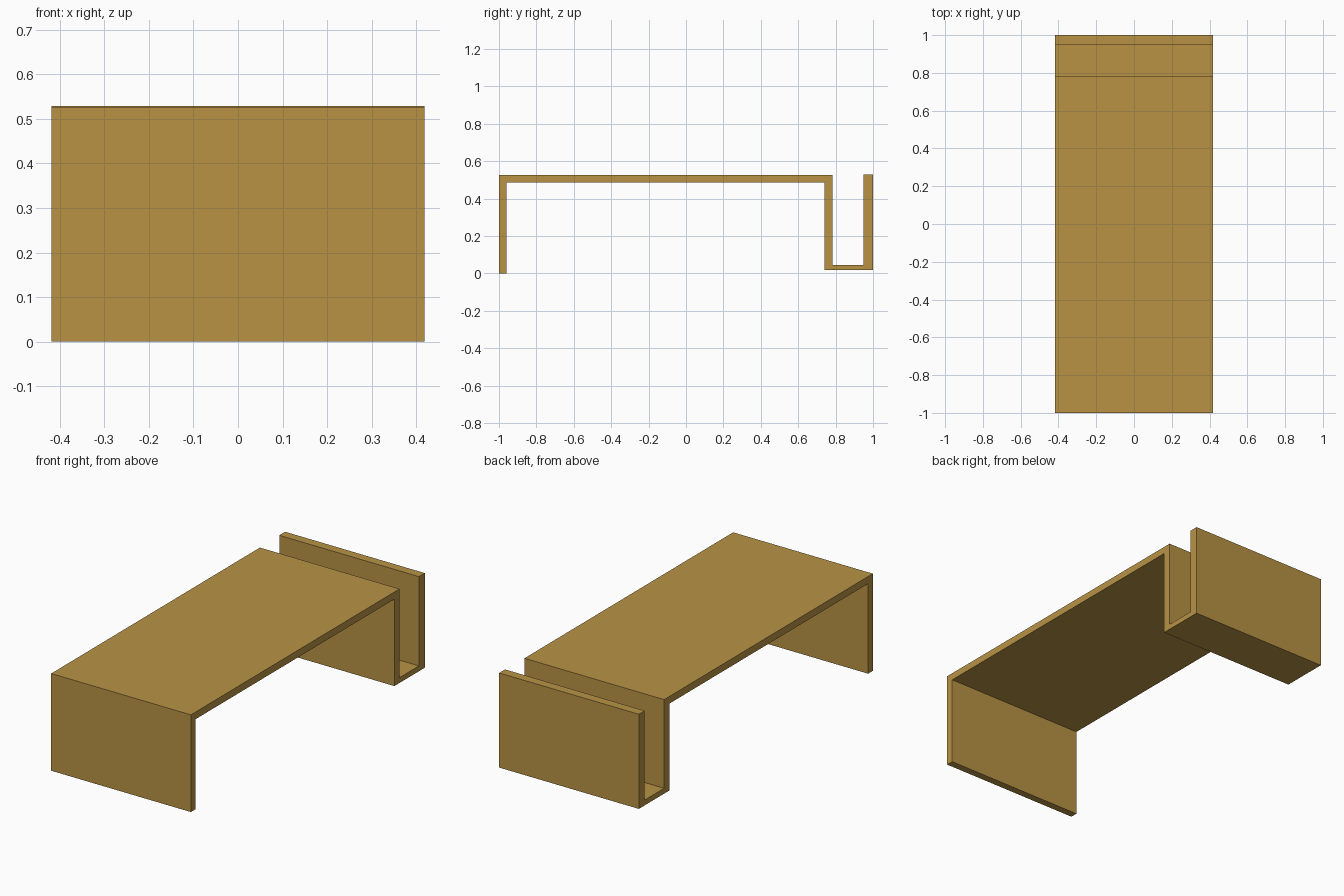
import bpy, bmesh

if "Cube" in bpy.data.objects:
    bpy.data.objects.remove(bpy.data.objects["Cube"])

HALF_WIDTH = 0.418

# Folded sheet cross-section (y, z): front leg, top, back leg, rack floor, rack lip
profile = [
    (-1.0, 0.0), (-0.96, 0.0), (-0.96, 0.487), (0.74, 0.487),
    (0.74, 0.017), (1.0, 0.017), (1.0, 0.529), (0.95, 0.529),
    (0.95, 0.046), (0.784, 0.046), (0.784, 0.526), (-1.0, 0.526),
]

# Sweep the cross-section across the table's width
bm = bmesh.new()
side = bm.faces.new([bm.verts.new((-HALF_WIDTH, y, z)) for y, z in profile])
swept = bmesh.ops.extrude_face_region(bm, geom=[side], use_keep_orig=True)
bmesh.ops.translate(bm, vec=(2 * HALF_WIDTH, 0, 0),
                    verts=[g for g in swept["geom"] if isinstance(g, bmesh.types.BMVert)])
bmesh.ops.recalc_face_normals(bm, faces=bm.faces)

mesh = bpy.data.meshes.new("table_with_magazine_rack")
bm.to_mesh(mesh)
bm.free()
table = bpy.data.objects.new("table_with_magazine_rack", mesh)
bpy.context.collection.objects.link(table)

# Warm wood colour
wood = bpy.data.materials.new("wood")
wood.diffuse_color = (0.48, 0.29, 0.06, 1)
wood.use_nodes = True
wood.node_tree.nodes["Principled BSDF"].inputs["Base Color"].default_value = wood.diffuse_color
mesh.materials.append(wood)
